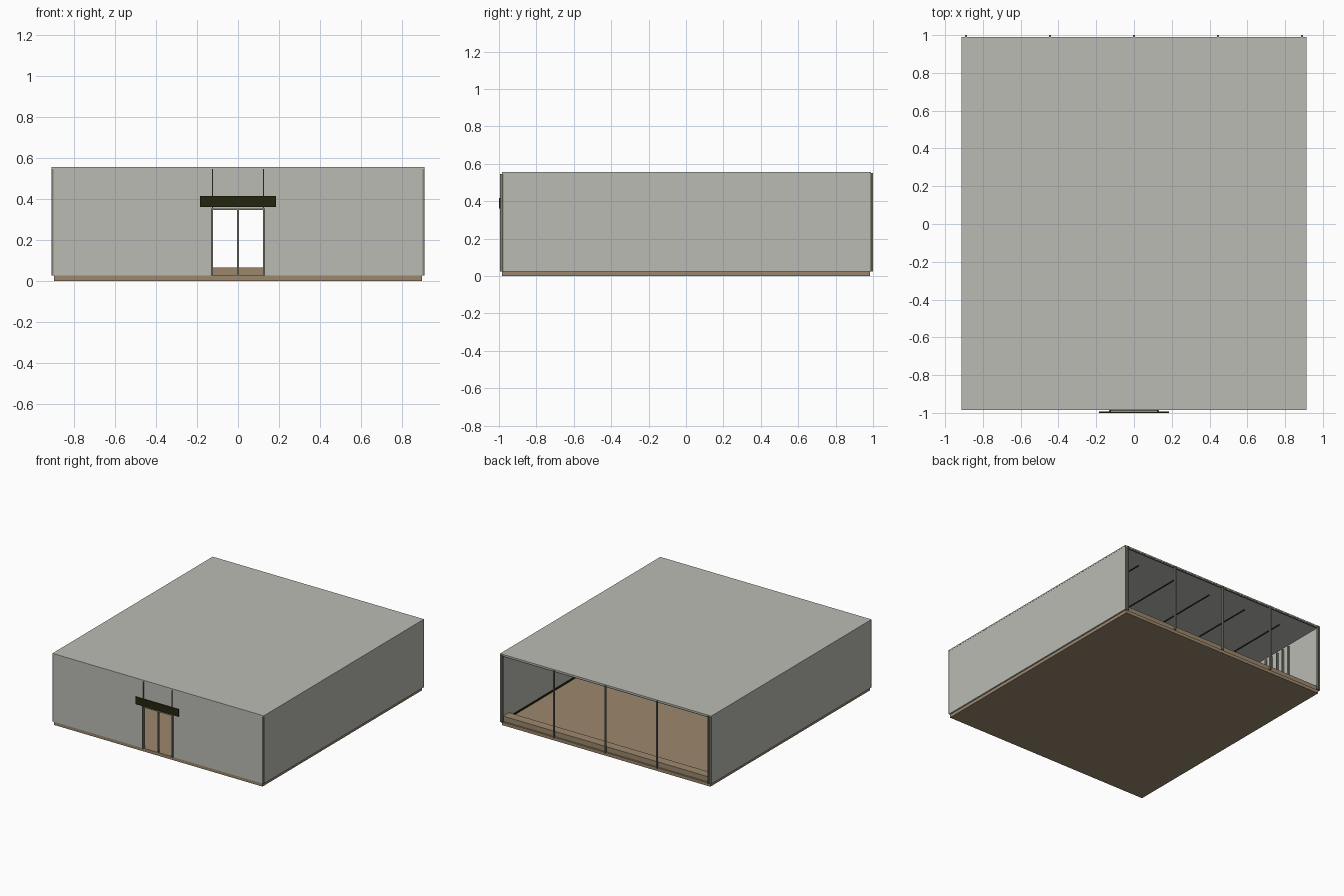
import bpy

if "Cube" in bpy.data.objects:
    bpy.data.objects.remove(bpy.data.objects["Cube"])


def material(name, rgb):
    m = bpy.data.materials.new(name)
    m.diffuse_color = (*rgb, 1)
    m.use_nodes = True
    m.node_tree.nodes["Principled BSDF"].inputs["Base Color"].default_value = m.diffuse_color
    return m


GREY = material("light grey plaster", (0.50, 0.50, 0.46))
BROWN = material("brown timber", (0.33, 0.245, 0.152))
DARK = material("dark olive", (0.018, 0.018, 0.005))
METAL = material("grey metal", (0.22, 0.22, 0.18))


def box(name, x, y, z, mat):
    """Axis-aligned box from (min, max) pairs."""
    bpy.ops.mesh.primitive_cube_add(size=1, location=[sum(p) / 2 for p in (x, y, z)])
    o = bpy.context.object
    o.name = name
    o.scale = [p[1] - p[0] for p in (x, y, z)]
    bpy.ops.object.transform_apply(location=False, rotation=False, scale=True)
    o.data.materials.append(mat)
    return o


# Floor slab and raised step along the open back
box("floor_slab", (-0.90, 0.90), (-0.983, 0.985), (0, 0.025), BROWN)
box("back_step", (-0.898, 0.898), (0.90, 0.972), (0.025, 0.065), BROWN)

# Roof
box("roof", (-0.912, 0.912), (-0.985, 0.99), (0.546, 0.556), GREY)

# Side walls, corner trims and skirting
for s, side in ((-1, "left"), (1, "right")):
    def span(a, b):
        return tuple(sorted((s * a, s * b)))
    box(f"{side}_wall", span(0.90, 0.911), (-0.975, 0.985), (0.025, 0.546), GREY)
    box(f"{side}_front_trim", span(0.903, 0.912), (-0.984, -0.975), (0.025, 0.546), METAL)
    box(f"{side}_back_trim", span(0.899, 0.912), (0.985, 0.991), (0.025, 0.546), METAL)
    box(f"{side}_skirting", span(0.892, 0.90), (-0.97, 0.90), (0.025, 0.035), DARK)

    # Front wall beside the door, door post and seam above it
    box(f"{side}_front_wall", span(0.13, 0.903), (-0.985, -0.975), (0.025, 0.546), GREY)
    box(f"{side}_door_post", span(0.122, 0.132), (-0.994, -0.972), (0.025, 0.355), METAL)
    box(f"{side}_panel_seam", span(0.122, 0.126), (-0.994, -0.98), (0.355, 0.546), METAL)

# Panel over the door, lintel, door meeting stile and canopy
box("panel_over_door", (-0.13, 0.13), (-0.985, -0.975), (0.355, 0.546), GREY)
box("door_lintel", (-0.122, 0.122), (-0.99, -0.972), (0.346, 0.356), METAL)
box("door_centre_stile", (-0.005, 0.005), (-0.988, -0.976), (0.025, 0.346), METAL)
box("door_canopy", (-0.186, 0.186), (-1.0, -0.992), (0.36, 0.416), DARK)

# Mullions across the open back
for i in range(5):
    x = -0.89 + i * 0.445
    box(f"back_mullion_{i + 1}", (x - 0.005, x + 0.005), (0.985, 1.0), (0.025, 0.55), METAL)
box("back_top_rail", (-0.90, 0.90), (0.978, 0.988), (0.538, 0.547), METAL)

# Thin ceiling strips
for i in range(5):
    x = -0.66 + i * 0.33
    box(f"ceiling_strip_{i + 1}", (x - 0.004, x + 0.004), (-0.84, 0.84), (0.541, 0.546), DARK)

# Upright slats on the left inner wall
for i in range(22):
    y = 0.66 - i * 0.063
    box(f"wall_slat_{i + 1}", (-0.90, -0.888), (y - 0.006, y + 0.006), (0.035, 0.53), METAL)
